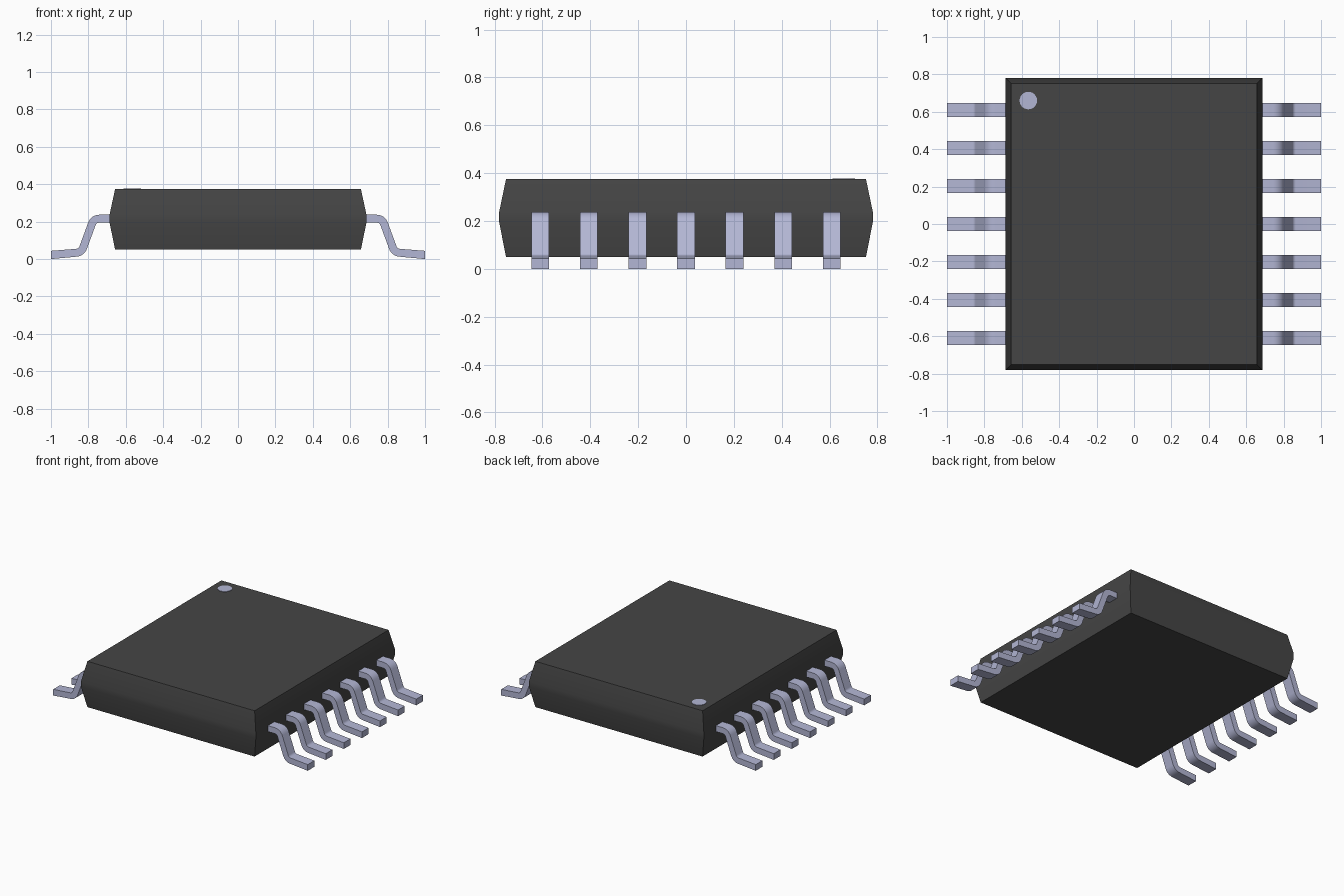
import bpy
import bmesh
import math
from mathutils import Vector

cube = bpy.data.objects.get("Cube")
if cube:
    bpy.data.objects.remove(cube, do_unlink=True)


def make_material(name, rgb, roughness):
    mat = bpy.data.materials.new(name)
    mat.use_nodes = True
    mat.diffuse_color = (*rgb, 1)
    shader = mat.node_tree.nodes["Principled BSDF"]
    shader.inputs["Base Color"].default_value = (*rgb, 1)
    shader.inputs["Roughness"].default_value = roughness
    return mat


def finish(bm, name, mat):
    """Turn a bmesh into a shaded object with sharp edges kept."""
    bmesh.ops.recalc_face_normals(bm, faces=bm.faces)
    mesh = bpy.data.meshes.new(name)
    bm.to_mesh(mesh)
    bm.free()
    mesh.materials.append(mat)
    mesh.shade_smooth()
    mesh.set_sharp_from_angle(angle=math.radians(30))
    obj = bpy.data.objects.new(name, mesh)
    bpy.context.collection.objects.link(obj)
    return obj


def round_path(points, radius, steps=6):
    """Replace the inner corners of an open 2D path with arcs."""
    path = [points[0]]
    for a, b, c in zip(points, points[1:], points[2:]):
        d1, d2 = (b - a).normalized(), (c - b).normalized()
        turn = d1.angle_signed(d2)
        start = b - d1 * radius * math.tan(abs(turn) / 2)
        side = math.copysign(1, d1.x * d2.y - d1.y * d2.x)
        normal = Vector((-d1.y, d1.x)) * side
        centre = start + normal * radius
        for i in range(steps + 1):
            t = abs(turn) * i / steps
            path.append(centre - normal * radius * math.cos(t) + d1 * radius * math.sin(t))
    path.append(points[-1])
    return path


def strip_outline(path, thickness):
    """Offset a path to both sides, giving matching upper and lower rails."""
    upper, lower = [], []
    for i, p in enumerate(path):
        ahead = path[min(i + 1, len(path) - 1)]
        behind = path[max(i - 1, 0)]
        d = (ahead - behind).normalized()
        n = Vector((-d.y, d.x)) * thickness / 2
        upper.append(p + n)
        lower.append(p - n)
    return upper, lower


plastic = make_material("dark grey plastic", (0.06, 0.06, 0.06), 0.6)
metal = make_material("pale blue grey metal", (0.45, 0.47, 0.66), 0.4)

# Body: stacked rectangles, widest at the seam where the leads leave
bm = bmesh.new()
rings = []
for half_x, half_y, z in ((0.657, 0.752, 0.05), (0.687, 0.781, 0.197),
                          (0.687, 0.781, 0.236), (0.657, 0.752, 0.375)):
    rings.append([bm.verts.new((sx * half_x, sy * half_y, z))
                  for sx, sy in ((-1, -1), (1, -1), (1, 1), (-1, 1))])
for low, high in zip(rings, rings[1:]):
    for i in range(4):
        j = (i + 1) % 4
        bm.faces.new((low[i], low[j], high[j], high[i]))
bm.faces.new(rings[0])
bm.faces.new(rings[-1])
finish(bm, "chip_body", plastic)

# Pin one marker: thin disc on the top
bm = bmesh.new()
bmesh.ops.create_cone(bm, cap_ends=True, segments=24, radius1=0.047,
                      radius2=0.047, depth=0.006)
dot = finish(bm, "pin_one_marker", metal)
dot.location = (-0.565, 0.66, 0.375)

# Leads: bent strips in a row of seven on each side
corners = [Vector(p) for p in ((0.65, 0.216), (0.771, 0.216), (0.837, 0.036), (1.0, 0.023))]
upper, lower = strip_outline(round_path(corners, 0.042), 0.042)
upper[-1].x = lower[-1].x = 1.0
lower[-1].y = 0.0


def build_lead(name, side, y, half_width=0.037):
    bm = bmesh.new()
    sections = [[bm.verts.new((side * p.x, y + w * half_width, p.y))
                 for p, w in ((u, -1), (u, 1), (l, 1), (l, -1))]
                for u, l in zip(upper, lower)]
    for a, b in zip(sections, sections[1:]):
        for i in range(4):
            j = (i + 1) % 4
            bm.faces.new((a[i], a[j], b[j], b[i]))
    bm.faces.new(sections[0])
    bm.faces.new(sections[-1])
    finish(bm, name, metal)


for side, label in ((1, "left"), (-1, "right")):
    for k in range(7):
        build_lead(f"{label}_lead_{k + 1}", side, (k - 3) * 0.203)
